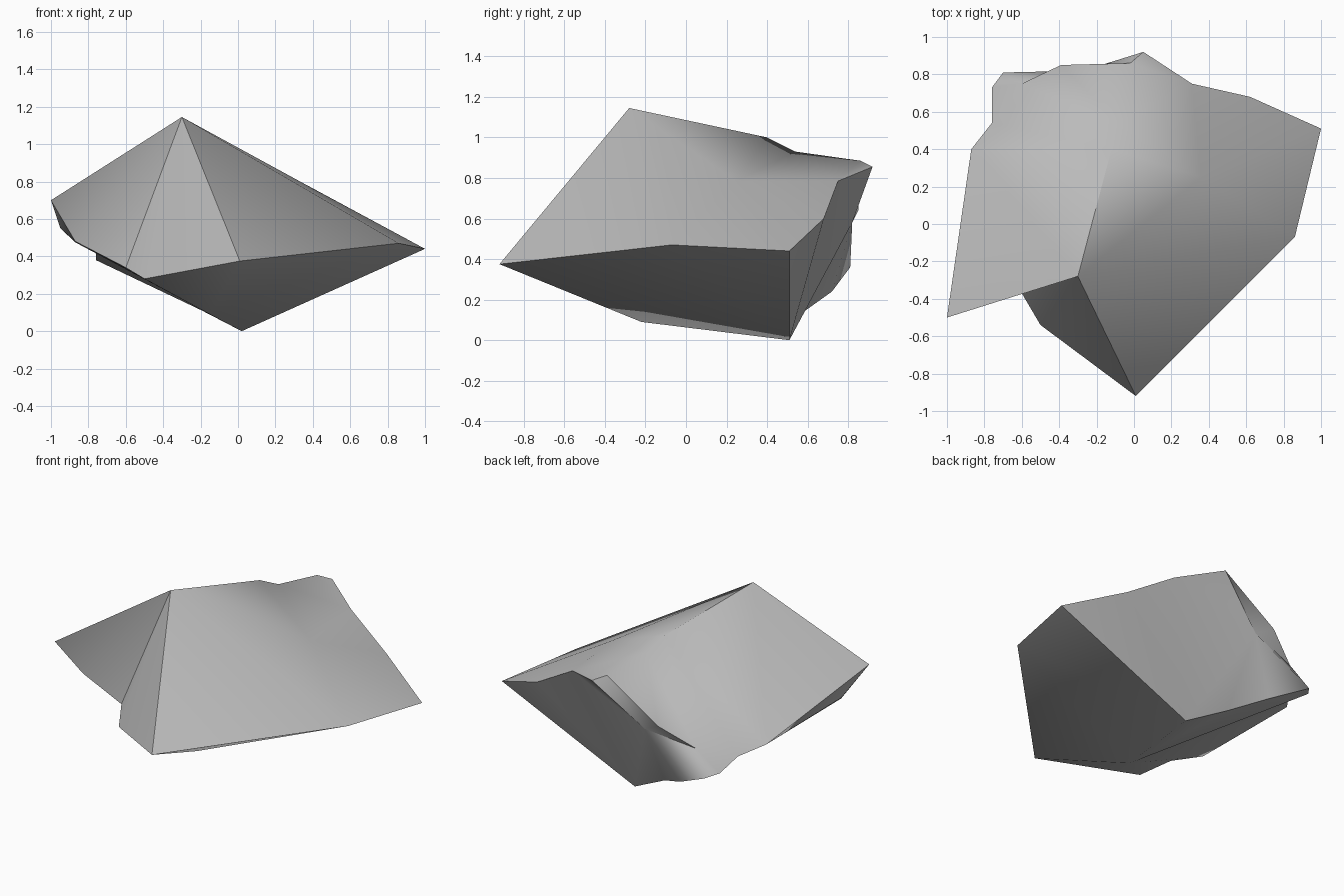
import bpy
import bmesh
from math import radians

default_cube = bpy.data.objects.get("Cube")
if default_cube:
    bpy.data.objects.remove(default_cube, do_unlink=True)

# Corner points of the boulder
corners = {
    # ridge line
    "peak": (-.30, -.28, 1.145),
    "ridge_front": (-.12, .40, 1.0),
    "ridge_middle": (-.08, .54, .93),
    "ridge_back": (-.02, .86, .885),
    "shoulder": (.36, .25, .785),
    # outer rim, from the nose around to the west
    "nose": (.01, -.92, .375),
    "east_rim": (.86, -.07, .47),
    "east_tip": (1.0, .51, .44),
    "north_east": (.62, .68, .60),
    "north_rim": (.31, .75, .785),
    "north_tip": (.05, .92, .855),
    "notch": (-.27, .82, .58),
    "spur": (-.39, .85, .64),
    "spur_foot": (-.60, .75, .51),
    "corner_low": (-.70, .81, .36),
    "corner_mid": (-.76, .73, .38),
    "corner_top": (-.76, .54, .42),
    "west_rim": (-.87, .40, .475),
    "west_tip": (-1.0, -.50, .70),
    # underside
    "west_under": (-.95, -.28, .55),
    "west_foot": (-.87, -.39, .48),
    "cleft": (-.60, -.37, .34),
    "chin": (-.50, -.54, .28),
    "belly": (-.15, -.22, .09),
    "keel": (.02, .51, 0),
    "keel_mid": (-.25, .58, .14),
    "keel_end": (-.46, .72, .24),
}

# Facets fan out from a hub corner along a chain of neighbouring corners
fans = [
    # front and side slopes
    ("peak", "ridge_front west_rim west_tip west_foot cleft chin nose "
             "east_rim shoulder ridge_front"),
    ("shoulder", "east_rim east_tip north_east north_rim ridge_middle ridge_front"),
    # back of the crown
    ("north_rim", "north_tip ridge_back ridge_middle"),
    ("ridge_front", "ridge_middle spur_foot corner_top west_rim"),
    ("ridge_middle", "ridge_back spur spur_foot"),
    ("ridge_back", "north_tip notch spur"),
    # back wall
    ("keel", "east_rim east_tip north_east north_rim"),
    ("notch", "north_tip north_rim keel keel_mid keel_end corner_low spur_foot spur"),
    ("spur_foot", "corner_low corner_mid corner_top"),
    # underside
    ("west_under", "west_tip west_rim west_foot west_tip"),
    ("belly", "nose east_rim keel keel_mid keel_end corner_low corner_mid "
              "corner_top west_rim west_foot cleft chin nose"),
]

bm = bmesh.new()
point = {name: bm.verts.new(co) for name, co in corners.items()}
for hub, chain in fans:
    names = chain.split()
    for first, second in zip(names, names[1:]):
        bm.faces.new((point[hub], point[first], point[second]))
bmesh.ops.recalc_face_normals(bm, faces=bm.faces[:])

mesh = bpy.data.meshes.new("boulder")
bm.to_mesh(mesh)
bm.free()
boulder = bpy.data.objects.new("boulder", mesh)
bpy.context.collection.objects.link(boulder)

# Plain stone colour
stone = bpy.data.materials.new("stone grey")
stone.use_nodes = True
grey = (.5, .5, .5, 1)
stone.diffuse_color = grey
stone.node_tree.nodes["Principled BSDF"].inputs["Base Color"].default_value = grey
mesh.materials.append(stone)

# Soft facets with crisp rim edges
bpy.ops.object.select_all(action='DESELECT')
boulder.select_set(True)
bpy.context.view_layer.objects.active = boulder
bpy.ops.object.shade_smooth_by_angle(angle=radians(60))
